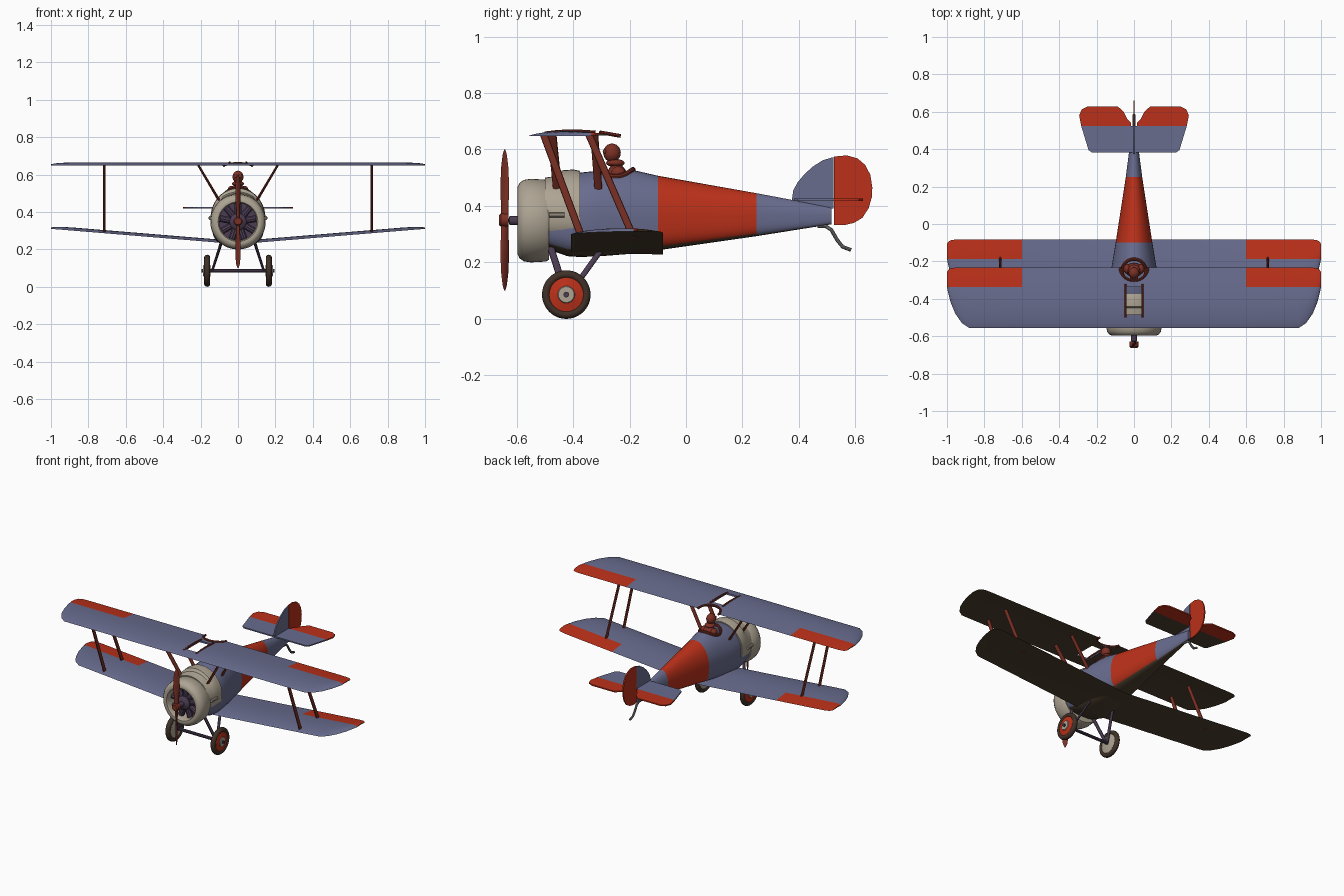
import bpy, bmesh
from math import sin, cos, pi, radians, sqrt, copysign
from mathutils import Vector as V

if "Cube" in bpy.data.objects:
    bpy.data.objects.remove(bpy.data.objects["Cube"])


def mat(name, *rgb):
    m = bpy.data.materials.new(name)
    m.diffuse_color = (*rgb, 1)
    m.use_nodes = True
    m.node_tree.nodes["Principled BSDF"].inputs["Base Color"].default_value = m.diffuse_color
    return m


BLUE = mat("blue", .14, .15, .27)
RED = mat("red", .50, .03, .01)
BROWN = mat("brown", .075, .05, .028)
CREAM = mat("cream", .42, .37, .29)
WOOD = mat("wood", .20, .03, .018)
PLUM = mat("plum", .07, .045, .085)
TYRE = mat("tyre", .05, .03, .02)
STEEL = mat("steel", .2, .2, .2)


def add(name, mesh, mats):
    ob = bpy.data.objects.new(name, mesh)
    bpy.context.collection.objects.link(ob)
    for m in mats:
        mesh.materials.append(m)
    return ob


def finish(name, bm, mats, pick=None):
    bmesh.ops.remove_doubles(bm, verts=bm.verts, dist=1e-5)
    bmesh.ops.recalc_face_normals(bm, faces=bm.faces)
    bm.normal_update()
    for f in bm.faces:
        f.material_index = pick(f.calc_center_median(), f.normal) if pick else 0
    me = bpy.data.meshes.new(name)
    bm.to_mesh(me)
    bm.free()
    return add(name, me, mats)


def loft(name, rings, mats, pick=None, caps=True):
    bm = bmesh.new()
    rs = [[bm.verts.new(p) for p in r] for r in rings]
    for a, b in zip(rs, rs[1:]):
        for i in range(len(a)):
            j = (i + 1) % len(a)
            bm.faces.new((a[i], a[j], b[j], b[i]))
    if caps:
        bm.faces.new(rs[0])
        bm.faces.new(rs[-1])
    return finish(name, bm, mats, pick)


def lathe(name, prof, axis, centre, m, n=40):
    # profile points are (position along axis, radius)
    def pt(a, r, t):
        p = (a, r * cos(t), r * sin(t)) if axis == "X" else (r * cos(t), a, r * sin(t))
        return V(p) + V(centre)
    return loft(name, [[pt(a, r, 2 * pi * k / n) for k in range(n)] for a, r in prof], [m], caps=False)


def tube(name, pts, r, m, cyclic=False):
    cu = bpy.data.curves.new(name, "CURVE")
    cu.dimensions, cu.bevel_depth, cu.bevel_resolution = "3D", r, 3
    cu.use_fill_caps = True
    sp = cu.splines.new("POLY")
    sp.points.add(len(pts) - 1)
    for p, q in zip(sp.points, pts):
        p.co = (*q, 1)
    sp.use_cyclic_u = cyclic
    tmp = bpy.data.objects.new("tmp", cu)
    bpy.context.collection.objects.link(tmp)
    me = bpy.data.meshes.new_from_object(tmp.evaluated_get(bpy.context.evaluated_depsgraph_get()))
    bpy.data.objects.remove(tmp)
    me.materials.clear()
    return add(name, me, [m])


def strut(name, a, b, cx, cy, m):
    # streamlined strut, ends cut level
    ring = [V((cx * cos(t * pi / 6), cy * sin(t * pi / 6), 0)) for t in range(12)]
    return loft(name, [[V(e) + o for o in ring] for e in (a, b)], [m])


def plate(name, pts, place, mats, pick=None):
    return loft(name, [[place(u, v, s) for u, v in pts] for s in (-.004, .004)], mats, pick)


def ball(name, loc, size, m):
    bm = bmesh.new()
    bmesh.ops.create_uvsphere(bm, u_segments=20, v_segments=12, radius=1)
    for v in bm.verts:
        v.co = V(loc) + V([c * s for c, s in zip(v.co, size)])
    return finish(name, bm, [m])


def cut(ob, cutter):
    md = ob.modifiers.new("cut", "BOOLEAN")
    md.object, md.operation, md.solver = cutter, "DIFFERENCE", "EXACT"
    me = bpy.data.meshes.new_from_object(ob.evaluated_get(bpy.context.evaluated_depsgraph_get()))
    ob.modifiers.clear()
    ob.data = me
    bpy.data.objects.remove(cutter)


# fuselage: round top, squarer belly
def section(y, w, top, bot, mid, e):
    out = []
    for k in range(40):
        c, s = cos(k * pi / 20), sin(k * pi / 20)
        q = 1 if s >= 0 else e
        h = top - mid if s >= 0 else mid - bot
        out.append(V((copysign(w * abs(c) ** q, c), y, mid + copysign(h * abs(s) ** q, s))))
    return out


body = [(-.50, .125, .485, .25, .36), (-.42, .137, .50, .222, .36), (-.375, .141, .518, .219, .36),
        (-.30, .132, .526, .222, .36), (-.20, .115, .53, .23, .36), (-.10, .098, .507, .243, .36),
        (.25, .044, .445, .293, .367), (.515, .01, .395, .335, .367)]
fuselage = loft("fuselage", [section(*b, .6) for b in body], [BLUE, RED, BROWN],
                lambda c, n: 2 if n.z < -.75 and abs(n.y) < .8 else int(-.10 < c.y < .25))
cut(fuselage, strut("cutter", (0, -.25, .42), (0, -.25, .62), .062, .058, WOOD))
tube("cockpit_rim", [(.064 * cos(t * pi / 16), -.25 + .062 * sin(t * pi / 16),
                      .362 + .167 * sqrt(1 - (.064 * cos(t * pi / 16) / .122) ** 2))
                     for t in range(32)], .009, WOOD, True)

# gun hump and cowling
hump = [(-.50, .136, .500, .256, .37), (-.45, .142, .508, .252, .37), (-.44, .144, .526, .252, .37),
        (-.40, .146, .529, .250, .37), (-.375, .147, .524, .250, .37)]
loft("rear_cowling", [section(*h, .85) for h in hump], [CREAM])
lathe("engine_cowling", [(-.485, .10), (-.485, .138), (-.495, .145), (-.55, .148), (-.575, .144), (-.59, .133),
                         (-.597, .118), (-.595, .106), (-.585, .10), (-.50, .10)], "Y", (0, 0, .348), CREAM, 48)
for s in (-1, 1):
    tube("side_vent", [(s * .145, -.485, .368), (s * .148, -.43, .368)], .010, CREAM)

# radial engine
lathe("engine_backplate", [(-.505, .102), (-.505, 0)], "Y", (0, 0, .348), PLUM)
lathe("crankcase", [(-.505, .045), (-.57, .045), (-.58, .035), (-.585, .016), (-.625, .016), (-.63, 0)],
      "Y", (0, 0, .348), PLUM)
for k in range(9):
    d = V((sin(k * 2 * pi / 9), 0, cos(k * 2 * pi / 9)))
    tube("engine_cylinder", [V((0, -.545, .348)) + d * r for r in (.04, .097)], .019, PLUM)

# propeller
blade = [(0, .03, .02, 60), (.05, .03, .016, 60), (.09, .037, .013, 55), (.13, .041, .011, 48),
         (.19, .037, .008, 42), (.23, .025, .005, 38), (.25, .006, .003, 36)]
for s in (-1, 1):
    rings = []
    for r, c, t, p in blade:
        p, ring = radians(p), []
        for k in range(12):
            u, v = c / 2 * cos(k * pi / 6), t / 2 * sin(k * pi / 6)
            ring.append(V((s * (u * cos(p) - v * sin(p)), -.642 + u * sin(p) + v * cos(p), .35 + s * r)))
        rings.append(ring)
    loft("propeller_blade", rings, [WOOD])
lathe("propeller_hub", [(-.662, 0), (-.662, .018), (-.655, .024), (-.628, .024), (-.628, 0)],
      "Y", (0, 0, .35), WOOD, 20)

# wings: table of (x, leading edge y, trailing edge y), hinge line at the tip
HALF = [(0, -.557, -.232), (.6, -.557, -.232), (.88, -.557, -.232), (.92, -.53, -.232), (.955, -.48, -.233),
        (.98, -.42, -.237), (.993, -.37, -.245), (1, -.338, -.258)]
HINGE = -.336


def wing(name, shift, base, dihedral):
    rings = []
    for x, le, te in [(-x, a, b) for x, a, b in HALF[:0:-1]] + HALF:
        ys = [le + (HINGE - le) * (i / 8) ** 1.5 for i in range(9)]
        ys += [HINGE + (te - HINGE) * i / 3 for i in (1, 2, 3)]
        k, z0 = ((te - le) / .325) ** .6, base + dihedral * abs(x)

        def pt(y, h):
            t = min(1, max(0, (y - le) / (te - le)))
            return V((x, y + shift, z0 + h * k * sin(pi * t ** .75)))
        rings.append([pt(y, .017) for y in ys] + [pt(y, .003) for y in ys[-2:0:-1]])
    return loft(name, rings, [BLUE, RED, BROWN],
                lambda c, n: 2 if n.z < .02 else int(abs(c.x) > .6 and c.y > HINGE + shift))


upper = wing("upper_wing", 0, .648, 0)
wing("lower_wing", .15, .228, .082)
hole = [(-.045, -.485), (.045, -.485), (.045, -.337), (-.045, -.337)]
cut(upper, loft("cutter", [[V((u, v, z)) for u, v in hole] for z in (.6, .7)], [BLUE]))
cut(upper, strut("cutter", (0, -.232, .6), (0, -.232, .7), .072, .068, BLUE))
tube("wing_cutout_rim", [(.075 * cos(t * pi / 14), -.232 - .07 * sin(t * pi / 14),
                          .648 + .012 * sin(t * pi / 14)) for t in range(15)], .007, WOOD)
for s in (-1, 1):
    tube("window_rail", [(s * .045, -.50, .658), (s * .045, -.45, .664), (s * .045, -.38, .665),
                         (s * .045, -.32, .661)], .006, WOOD)
    # wing struts and cabane struts
    strut("front_wing_strut", (s * .715, -.505, .655), (s * .715, -.37, .29), .006, .014, WOOD)
    strut("rear_wing_strut", (s * .715, -.345, .655), (s * .715, -.185, .287), .006, .014, WOOD)
    strut("front_cabane_strut", (s * .215, -.475, .655), (s * .098, -.455, .46), .007, .016, WOOD)
    strut("rear_cabane_strut", (s * .215, -.325, .655), (s * .098, -.31, .455), .007, .014, WOOD)
    # landing gear
    strut("front_gear_strut", (s * .138, -.425, .085), (s * .085, -.48, .255), .007, .013, PLUM)
    strut("rear_gear_strut", (s * .138, -.415, .085), (s * .085, -.30, .245), .007, .012, PLUM)
    c = (s * .165, -.424, .086)
    lathe("tyre", [(.016 * cos(t * pi / 6), .071 + .015 * sin(t * pi / 6)) for t in range(13)], "X", c, TYRE, 48)
    lathe("outer_wheel_disc", [(s * .010, .064), (s * .017, .03)], "X", c, RED)
    lathe("inner_wheel_disc", [(-s * .010, .064), (-s * .017, .03), (-s * .017, 0)], "X", c, CREAM)
    lathe("hub_cap", [(s * .016, .031), (s * .021, .028), (s * .022, 0)], "X", c, CREAM)
tube("axle", [(-.195, -.424, .086), (.195, -.424, .086)], .010, PLUM)

# pilot
ball("pilot_body", (0, -.245, .495), (.05, .038, .055), WOOD)
ball("pilot_head", (0, -.262, .588), (.029, .031, .033), WOOD)
ball("pilot_scarf", (0, -.25, .552), (.032, .033, .014), WOOD)
for s in (-1, 1):
    ball("pilot_shoulder", (s * .036, -.24, .515), (.02, .026, .025), WOOD)
    ball("pilot_goggle", (s * .012, -.288, .592), (.010, .007, .009), WOOD)

# tail
flat = lambda u, v, s: V((u, v, .422 + s))
half = [(.225, .382), (.243, .395), (.275, .5), (.282, .523)]
plate("tailplane", half + [(-u, v) for u, v in half[::-1]], flat, [BLUE, BROWN], lambda c, n: int(n.z < -.5))
elev = [(.015, .523), (.015, .54), (.035, .56), (.055, .60), (.085, .627), (.25, .627),
        (.28, .612), (.293, .58), (.282, .523)]
for s in (-1, 1):
    plate("elevator", [(s * u, v) for u, v in elev], flat, [RED])
upright = lambda u, v, s: V((s, u, v))
plate("fin", [(.375, .42), (.38, .455), (.395, .483), (.42, .513), (.45, .54), (.485, .562), (.522, .573),
              (.522, .39), (.4, .405)], upright, [BLUE])
plate("rudder", [(.525, .333), (.56, .332), (.595, .34), (.625, .358), (.647, .392), (.658, .43), (.66, .465),
                 (.653, .51), (.635, .545), (.608, .568), (.57, .579), (.525, .575)], upright, [RED])
tube("tail_skid", [(0, .465, .328), (0, .495, .328), (0, .515, .315), (0, .535, .28), (0, .555, .255),
                   (0, .585, .244)], .007, STEEL)

bpy.ops.object.select_all(action="SELECT")
bpy.context.view_layer.objects.active = fuselage
bpy.ops.object.shade_smooth_by_angle(angle=radians(35))
